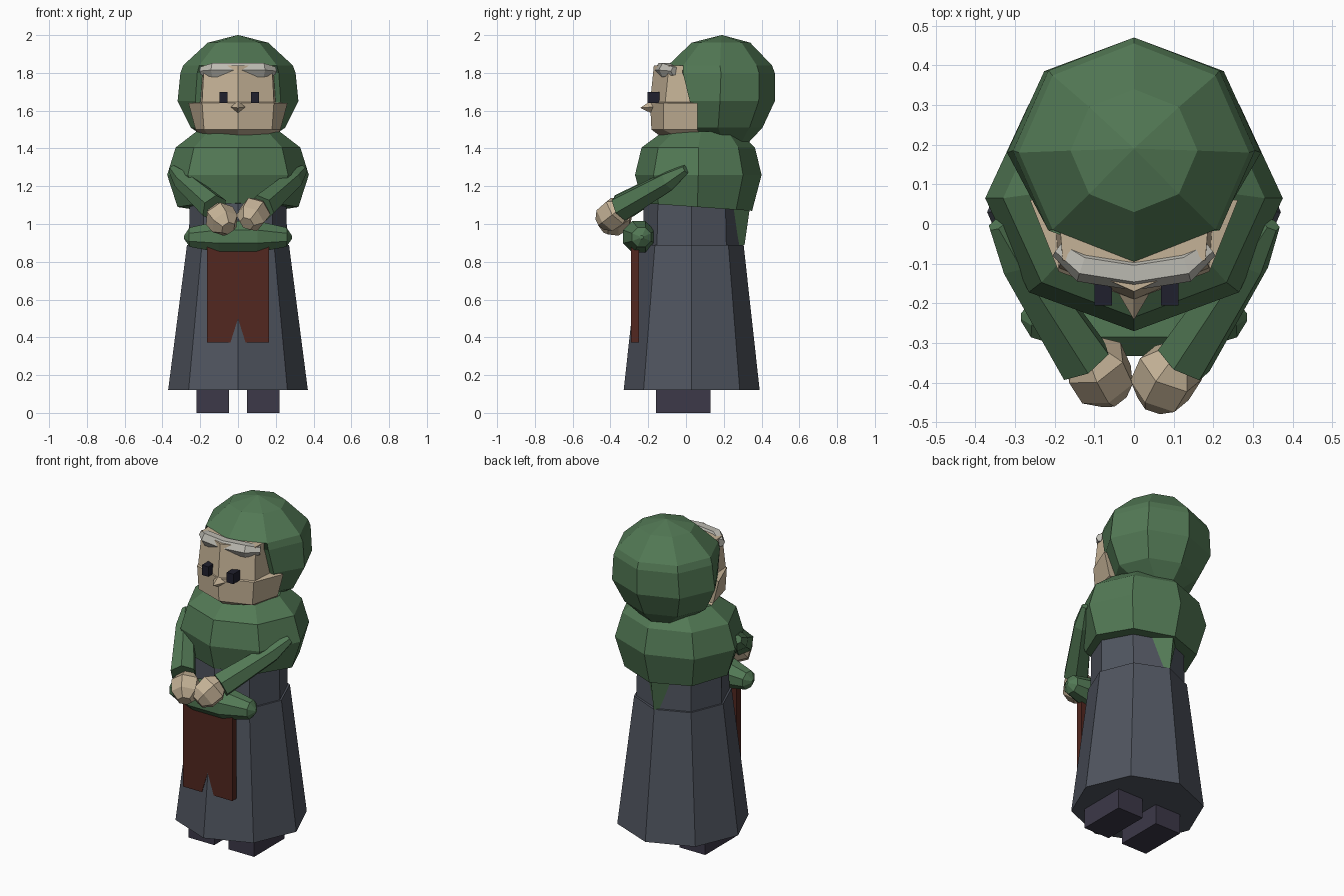
import bpy, bmesh, math
from mathutils import Vector

if "Cube" in bpy.data.objects:
    bpy.data.objects.remove(bpy.data.objects["Cube"])


def mat(name, r, g, b):
    m = bpy.data.materials.new(name)
    m.diffuse_color = (r, g, b, 1)
    m.use_nodes = True
    m.node_tree.nodes["Principled BSDF"].inputs["Base Color"].default_value = m.diffuse_color
    return m


GREEN = mat("green_cloth", 0.085, 0.19, 0.09)
SLATE = mat("slate_cloth", 0.08, 0.09, 0.115)
SKIN = mat("skin", 0.56, 0.45, 0.31)
HAIR = mat("grey_hair", 0.50, 0.49, 0.44)
RED = mat("apron_red", 0.085, 0.02, 0.014)
DARK = mat("eye_dark", 0.014, 0.014, 0.026)
SHOE = mat("shoe", 0.045, 0.04, 0.065)


def finish(name, bm, material):
    bmesh.ops.remove_doubles(bm, verts=bm.verts, dist=1e-5)
    bmesh.ops.recalc_face_normals(bm, faces=bm.faces)
    me = bpy.data.meshes.new(name)
    bm.to_mesh(me)
    bm.free()
    me.materials.append(material)
    ob = bpy.data.objects.new(name, me)
    bpy.context.collection.objects.link(ob)
    return ob


def loft(name, rings, material):
    """Skin a stack of equal-length rings and cap both ends."""
    bm = bmesh.new()
    vs = [[bm.verts.new(p) for p in r] for r in rings]
    n = len(vs[0])
    for a, b in zip(vs, vs[1:]):
        for i in range(n):
            j = (i + 1) % n
            bm.faces.new((a[i], a[j], b[j], b[i]))
    bm.faces.new(vs[0])
    bm.faces.new(vs[-1])
    return finish(name, bm, material)


def ring(z, rx, ry, cy, tilt=0.0, ymin=-9.0, n=8):
    pts = []
    for i in range(n):
        a = 2 * math.pi * i / n
        dy = ry * math.sin(a)
        pts.append((rx * math.cos(a), max(cy + dy, ymin), z + tilt * dy))
    return pts


def tube(name, path, radii, material, n=6, phase=0.0):
    """Faceted tube along a path, with a radius per point."""
    path = [Vector(p) for p in path]
    rings = []
    for i, p in enumerate(path):
        d = (path[min(i + 1, len(path) - 1)] - path[max(i - 1, 0)]).normalized()
        u = d.cross(Vector((0, 0, 1))).normalized()
        v = u.cross(d)
        angs = [2 * math.pi * k / n + phase for k in range(n)]
        rings.append([p + radii[i] * (u * math.cos(a) + v * math.sin(a)) for a in angs])
    return loft(name, rings, material)


def box(name, lo, hi, material):
    (x0, y0, z0), (x1, y1, z1) = lo, hi
    return loft(name, [[(x0, y0, z), (x1, y0, z), (x1, y1, z), (x0, y1, z)] for z in (z0, z1)], material)


# Skirt and waist
loft("skirt", [ring(0.12, 0.37, 0.36, 0.03), ring(0.89, 0.27, 0.275, 0.03)], SLATE)
loft("waist", [ring(0.87, 0.26, 0.26, 0.03), ring(1.2, 0.255, 0.25, 0.03)], SLATE)

# Shoulder cape and its point down the back
loft("shoulder_cape", [ring(1.09, 0.32, 0.29, 0.06, -0.07), ring(1.26, 0.375, 0.335, 0.065),
                       ring(1.405, 0.33, 0.30, 0.065), ring(1.49, 0.22, 0.20, 0.08)], GREEN)
loft("cape_point", [[(-0.02, 0.28, 0.89), (0.02, 0.28, 0.89), (0.0, 0.31, 0.89)],
                    [(-0.09, 0.25, 1.1), (0.09, 0.25, 1.1), (0.0, 0.34, 1.1)]], GREEN)

# Hood: rounded shell, flattened behind the face
loft("hood", [ring(1.43, 0.13, 0.13, 0.20, 0, 0.1), ring(1.51, 0.25, 0.235, 0.17, 0, 0.05),
              ring(1.65, 0.32, 0.29, 0.18, 0, 0.02), ring(1.80, 0.305, 0.285, 0.185, 0, -0.03),
              ring(1.84, 0.29, 0.275, 0.18), ring(1.96, 0.16, 0.155, 0.185),
              ring(2.0, 0.002, 0.002, 0.19)], GREEN)


# Face with wide cheeks below the eyes
def face_ring(z, front, w, m, wide, back):
    return [(0, front, z), (w, m, z), (wide, back, z), (-wide, back, z), (-w, m, z)]


loft("face", [face_ring(1.46, -0.13, 0.15, -0.04, 0.20, 0.09), face_ring(1.50, -0.183, 0.18, -0.12, 0.225, 0.06),
              face_ring(1.64, -0.19, 0.19, -0.12, 0.262, 0.06), face_ring(1.645, -0.19, 0.19, -0.11, 0.20, 0.04),
              face_ring(1.84, -0.17, 0.18, -0.09, 0.19, 0.04)], SKIN)

# Fringe, eyes and nose
tube("fringe", [(-0.19, -0.06, 1.81), (-0.13, -0.105, 1.815), (0, -0.125, 1.815),
                (0.13, -0.105, 1.815), (0.19, -0.06, 1.81)], [0.025, 0.042, 0.042, 0.042, 0.025], HAIR)
for x in (-0.077, 0.09):
    box("eye", (x - 0.022, -0.205, 1.64), (x + 0.022, -0.14, 1.70), DARK)
tube("nose", [(0, -0.17, 1.62), (0, -0.24, 1.615)], [0.042, 0.001], SKIN, 4)

# Arms, hands and shoes
for s, side in ((-1, "left"), (1, "right")):
    wrist = Vector((s * 0.125, -0.345, 1.085))
    tube(side + "_sleeve", [(s * 0.345, 0.0, 1.29), (s * 0.29, -0.09, 1.23), wrist],
         [0.025, 0.055, 0.075], GREEN, 6, 0.4)
    c = Vector((-0.085, -0.375, 1.025)) if s < 0 else Vector((0.08, -0.39, 1.05))
    d = Vector((-s * 0.35, -0.65, -0.5)).normalized()
    tube(side + "_hand", [c + d * t for t in (-0.085, -0.035, 0.04, 0.085)],
         [0.045, 0.085, 0.08, 0.04], SKIN, 6, 0.3)
    x0, x1 = sorted((s * 0.047, s * 0.22))
    box(side + "_shoe", (x0, -0.16, 0), (x1, 0.13, 0.14), SHOE)

# Belt roll across the front
tube("belt_roll", [(x, y, 0.935 - abs(x) * 0.02) for x, y in
                   ((-0.285, -0.235), (-0.255, -0.235), (-0.1, -0.25), (0.1, -0.25), (0.255, -0.235), (0.285, -0.235))],
     [0.01, 0.055, 0.09, 0.09, 0.055, 0.01], GREEN, 8, math.pi / 8)

# Notched apron panel
outline = [(-0.165, 0.92), (-0.165, 0.373), (-0.04, 0.373), (0, 0.5), (0.04, 0.373), (0.165, 0.373), (0.165, 0.92)]
loft("apron", [[(x, y, z) for x, z in outline] for y in (-0.29, -0.25)], RED)
